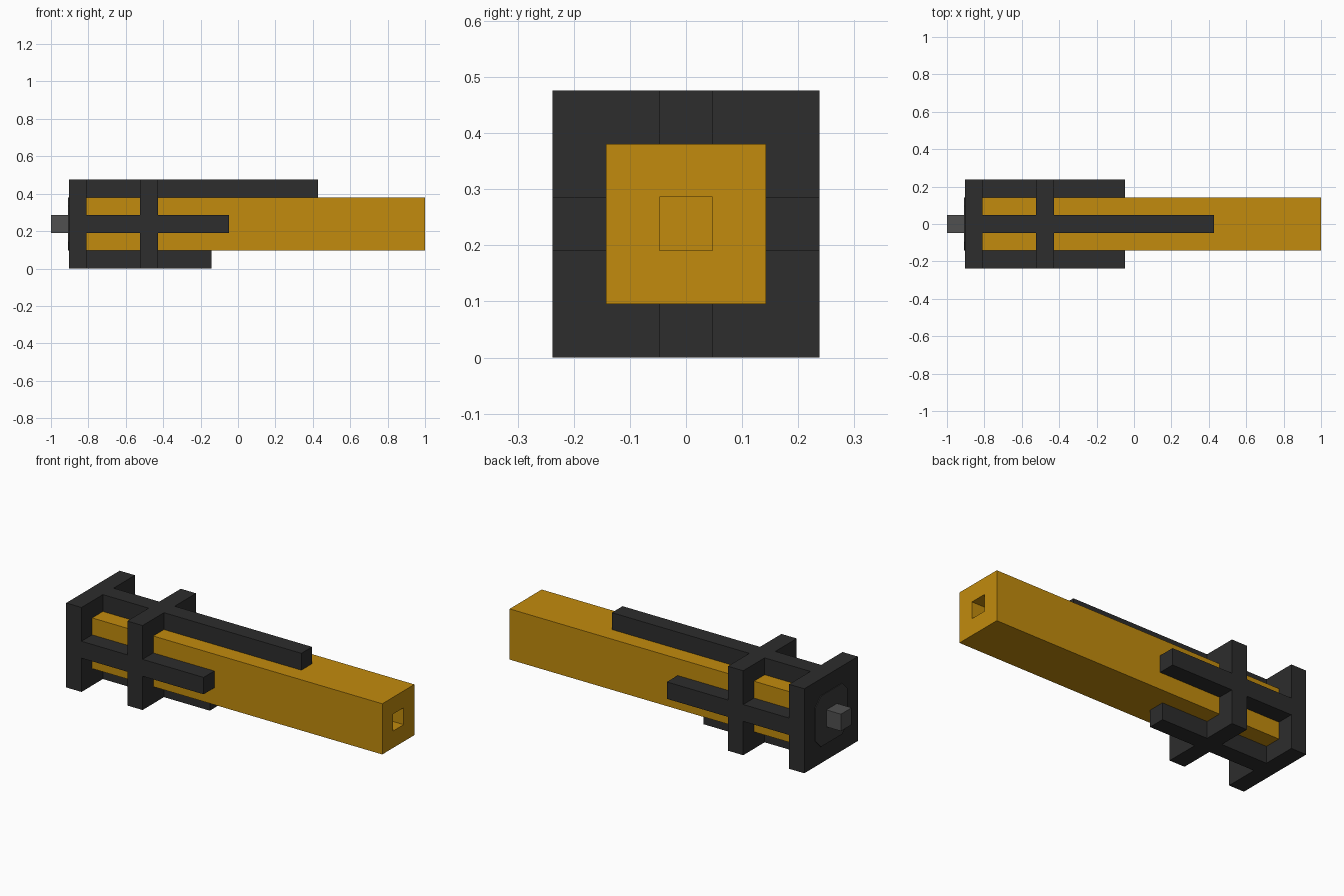
import bpy, bmesh, math
from mathutils import Vector

if "Cube" in bpy.data.objects:
    bpy.data.objects.remove(bpy.data.objects["Cube"], do_unlink=True)

U = 2 / 21          # grid unit: the model is 21 units long, 5 wide and 5 high
MID = 2.5 * U       # height of the long axis


def material(name, rgb):
    m = bpy.data.materials.new(name)
    m.use_nodes = True
    m.diffuse_color = (*rgb, 1)
    bsdf = m.node_tree.nodes["Principled BSDF"]
    bsdf.inputs["Base Color"].default_value = (*rgb, 1)
    bsdf.inputs["Roughness"].default_value = 0.8
    return m


GOLD = material("gold", (0.54, 0.26, 0.004))
BLACK = material("black", (0.026, 0.026, 0.026))
CHARCOAL = material("charcoal", (0.043, 0.043, 0.043))
GREY = material("grey", (0.08, 0.08, 0.08))


def finish(bm, name, mat):
    bmesh.ops.recalc_face_normals(bm, faces=bm.faces[:])
    mesh = bpy.data.meshes.new(name)
    bm.to_mesh(mesh)
    bm.free()
    mesh.materials.append(mat)
    obj = bpy.data.objects.new(name, mesh)
    bpy.context.collection.objects.link(obj)
    return obj


def box_mesh(x0, x1, y0, y1, z0, z1):
    """Box in grid units: x from the rear tip, y and z from the long axis."""
    bm = bmesh.new()
    bmesh.ops.create_cube(bm, size=1)
    for v in bm.verts:
        v.co = Vector((-1 + U * (x1 if v.co.x > 0 else x0),
                       U * (y1 if v.co.y > 0 else y0),
                       MID + U * (z1 if v.co.z > 0 else z0)))
    return bm


def box(name, mat, *bounds):
    return finish(box_mesh(*bounds), name, mat)


# Long square body with a square socket sunk into its front end
bm = box_mesh(2, 21, -1.5, 1.5, -1.5, 1.5)
end = max(bm.faces, key=lambda f: f.calc_center_median().x)
bmesh.ops.inset_region(bm, faces=[end], thickness=U, use_even_offset=True)
cap = bmesh.ops.extrude_discrete_faces(bm, faces=[end])["faces"][0]
for v in cap.verts:
    v.co.x -= 2 * U
finish(bm, "body", GOLD)

# Rear plate and the stub behind it
box("rear_plate", BLACK, 1, 2, -2.5, 2.5, -2.5, 2.5)
box("rear_stub", GREY, 0, 1, -0.5, 0.5, -0.5, 0.5)

# Thin panel with cut corners on the rear plate
bm = bmesh.new()
a, b = 1.5 * U, 1.0 * U
outline = [(a, b), (b, a), (-b, a), (-a, b), (-a, -b), (-b, -a), (b, -a), (a, -b)]
x = -1 + U
face = bm.faces.new([bm.verts.new((x, y, MID + z)) for y, z in outline])
lid = bmesh.ops.extrude_face_region(bm, geom=[face])["geom"]
for v in lid:
    if isinstance(v, bmesh.types.BMVert):
        v.co.x -= 0.004
finish(bm, "rear_panel", CHARCOAL)

# Square collar around the body
bm = bmesh.new()
corners = [(1, 1), (-1, 1), (-1, -1), (1, -1)]
section = [(5, 1.5), (5, 2.5), (6, 2.5), (6, 1.5)]
rings = [[bm.verts.new((-1 + U * px, U * r * cy, MID + U * r * cz)) for cy, cz in corners]
         for px, r in section]
for i in range(4):
    p, q = rings[i], rings[(i + 1) % 4]
    for j in range(4):
        k = (j + 1) % 4
        bm.faces.new((p[j], p[k], q[k], q[j]))
finish(bm, "collar", BLACK)

# Four rails of different lengths lying along the body
for name, end_x, y, z in (("top_rail", 15, 0, 2), ("bottom_rail", 9, 0, -2),
                          ("front_rail", 10, -2, 0), ("back_rail", 10, 2, 0)):
    box(name, BLACK, 2, end_x, y - 0.5, y + 0.5, z - 0.5, z + 0.5)
